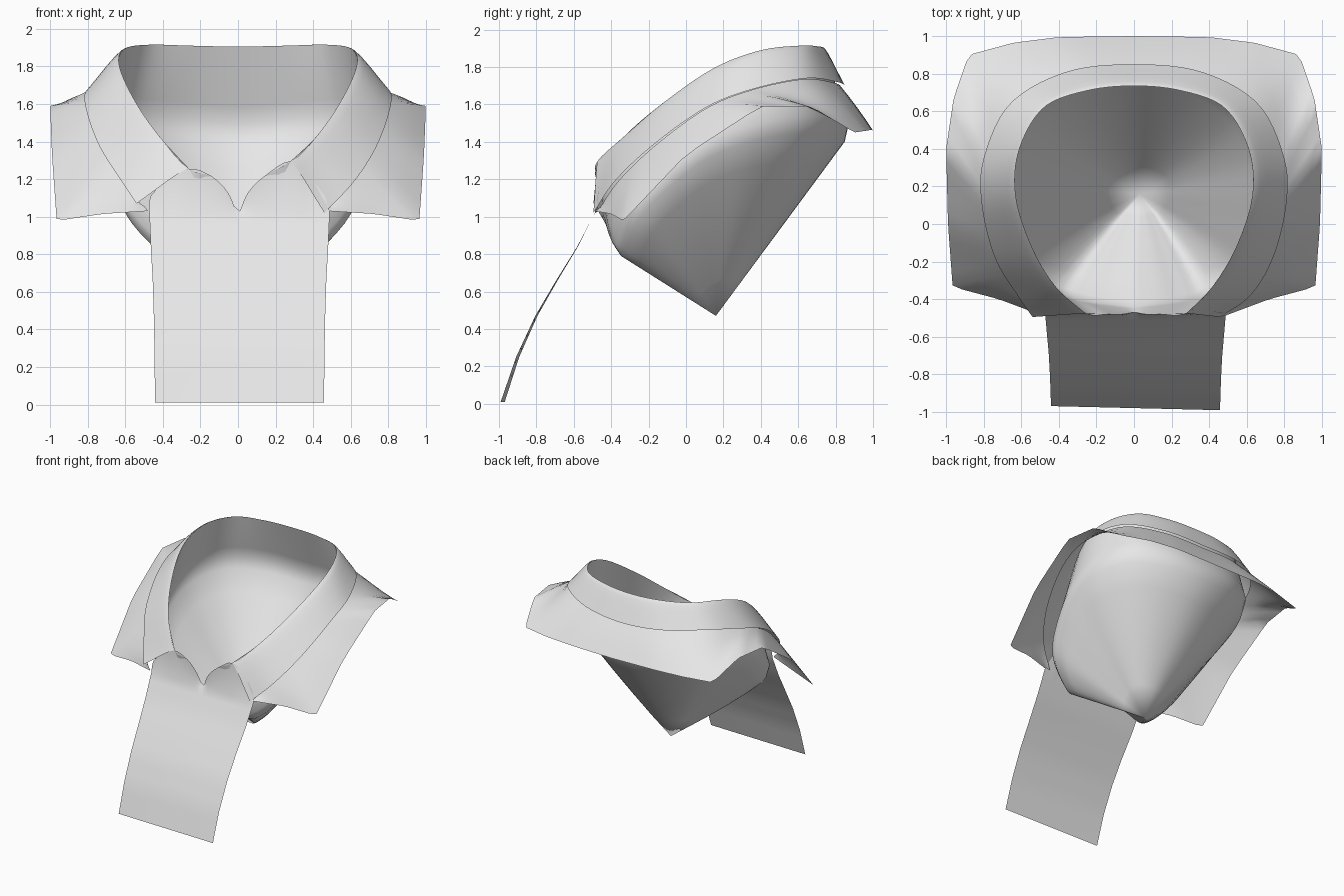
import bpy, bmesh, math
from mathutils import Vector as V

cube = bpy.data.objects.get("Cube")
if cube:
    bpy.data.objects.remove(cube)

cloth = bpy.data.materials.new("light_grey_cloth")
cloth.use_nodes = True
GREY = (0.8, 0.8, 0.8, 1)
cloth.diffuse_color = GREY
cloth.node_tree.nodes["Principled BSDF"].inputs["Base Color"].default_value = GREY


def sample(keys, count, smooth=True):
    """Evenly sampled path through the keys, rounded or straight."""
    keys = [V(k) for k in keys]
    last = len(keys) - 1
    path = []
    for i in range(count + 1):
        t = i / count * last
        k = min(int(t), last - 1)
        t -= k
        b, c = keys[k], keys[k + 1]
        if smooth:
            a = keys[k - 1] if k else b * 2 - c
            # past the centre back the path continues as its mirror image
            d = keys[k + 2] if k + 2 <= last else V((-b.x, b.y, b.z))
            path.append(0.5 * (2 * b + (c - a) * t + (2 * a - 5 * b + 4 * c - d) * t * t
                               + (3 * b - a - 3 * c + d) * t ** 3))
        else:
            path.append(b.lerp(c, t))
    return path


def around(plus, minus):
    """Join the two halves, given for +x, into one path round the neck."""
    return plus + [V((-p.x, p.y, p.z)) for p in reversed(minus[:-1])]


def blend(a, b, t, lift=0):
    return [p.lerp(q, t) + V((0, 0, lift)) for p, q in zip(a, b)]


def sheet(name, rows, apex=None, angle=60):
    """Skin a list of equally long rows, optionally closed to a point."""
    bm = bmesh.new()
    grid = [[bm.verts.new(p) for p in row] for row in rows]
    for r, s in zip(grid, grid[1:]):
        for i in range(len(r) - 1):
            bm.faces.new((r[i], r[i + 1], s[i + 1], s[i]))
    if apex:
        tip = bm.verts.new(apex)
        for a, b in zip(grid[-1], grid[-1][1:]):
            bm.faces.new((a, b, tip))
    bmesh.ops.remove_doubles(bm, verts=bm.verts, dist=0.0005)
    bmesh.ops.recalc_face_normals(bm, faces=bm.faces)
    mesh = bpy.data.meshes.new(name)
    bm.to_mesh(mesh)
    bm.free()
    mesh.materials.append(cloth)
    obj = bpy.data.objects.new(name, mesh)
    bpy.context.collection.objects.link(obj)
    bpy.ops.object.select_all(action="DESELECT")
    obj.select_set(True)
    bpy.context.view_layer.objects.active = obj
    bpy.ops.object.shade_smooth_by_angle(angle=math.radians(angle))


# Half paths from the front to the centre back
FOLD = [(.42, -.33, 1.43), (.545, -.12, 1.61), (.63, .15, 1.795), (.61, .4, 1.89),
        (.48, .62, 1.915), (.25, .71, 1.91), (0, .735, 1.905)]
HEM = [(.62, -.38, 1.19), (.74, -.18, 1.38), (.81, .1, 1.58), (.8, .35, 1.68),
       (.66, .64, 1.74), (.36, .81, 1.72), (0, .85, 1.7)]
VEE = [(.01, -.47, 1.03), (.055, -.48, 1.13), (.14, -.48, 1.215)]
POUCH = [(0, -.44, .98), (.15, -.42, .93), (.28, -.4, .86), (.4, -.36, .81),
         (.59, -.29, .99), (.68, -.12, 1.18), (.73, .12, 1.36), (.71, .4, 1.46),
         (.58, .66, 1.5), (.32, .83, 1.48), (0, .885, 1.45)]
SHOULDER = [(.48, -.49, 1.03), (.72, -.4, 1.015), (.965, -.335, .978), (.99, 0, 1.33),
            (1, .4, 1.59), (.96, .67, 1.59), (.88, .9, 1.45), (.64, .965, 1.46),
            (.4, .995, 1.465), (0, 1, 1.46)]


# The two collar points are slightly uneven
def notch(s):
    return (.27 + .01 * s, -.475, 1.275 + .02 * s)


def tip(s):
    return (.5 - .04 * s, -.495, 1.045 - .025 * s)


N = 40
fold = around(*[sample([notch(s)] + FOLD, N) for s in (1, -1)])
hem = around(*[sample([tip(s)] + HEM, N) for s in (1, -1)])

# Folded collar with a soft roll along the top
sheet("collar", [blend(fold, hem, t, lift) for t, lift in
                 ((0, 0), (.07, .008), (.2, .012), (.4, .012), (.7, .005), (1, 0))])

# Shoulder yoke, tucked just under the collar edge
tuck = [V((p.x * .99, p.y - .025 * (p.y - .2), p.z - .015)) for p in blend(fold, hem, .94)]
half = sample(SHOULDER, N, smooth=False)
edge = around(half, half)
sheet("shoulder_yoke", [blend(tuck, edge, t, .03 * t * (1 - t)) for t in (0, .25, .5, .75, 1)])

# Neck band running down into the pointed inner pouch
neck = around(*[sample(VEE + [notch(s)] + FOLD, N) for s in (1, -1)])
half = sample(POUCH, N)
ring = around(half, half)
point = V((.03, .16, .47))
close = [point] * len(ring)
rows = [blend(neck, ring, t) for t in (0, .1, .4, .7, .9)]
for t in (.05, .2, .4, .6, .8):
    swell = 1 + .2 * t
    rows.append([V((p.x * swell, p.y, p.z)) for p in blend(ring, close, t)])
for row in rows:
    row.append(row[0].copy())
sheet("inner_pouch", rows, point, angle=120)

# Front panel hanging from the neckline
side = {s: sample(VEE + [notch(s), (.38, -.465, 1.19), (.47, -.47, 1.1)], 20)[:-3]
        + [V((.44, -.468, 1.14)), V((.465, -.47, 1.11)), V((.475, -.475, 1.07))]
        for s in (1, -1)}
top = [V((-p.x, p.y, p.z)) for p in reversed(side[-1])] + side[1][1:]
top[20].x = .01
drop = sample([(.48, -.487, 1.02), (.472, -.58, .84), (.462, -.69, .66), (.456, -.8, .47),
               (.452, -.9, .25), (.45, -.98, .01)], 15, smooth=False)
rows = [top]
for d in drop:
    rows.append([V((d.x * i / 20 + .008, d.y - .011 * i / 20 * (1 - d.z), d.z))
                 for i in range(-20, 21)])
sheet("front_panel", rows)
